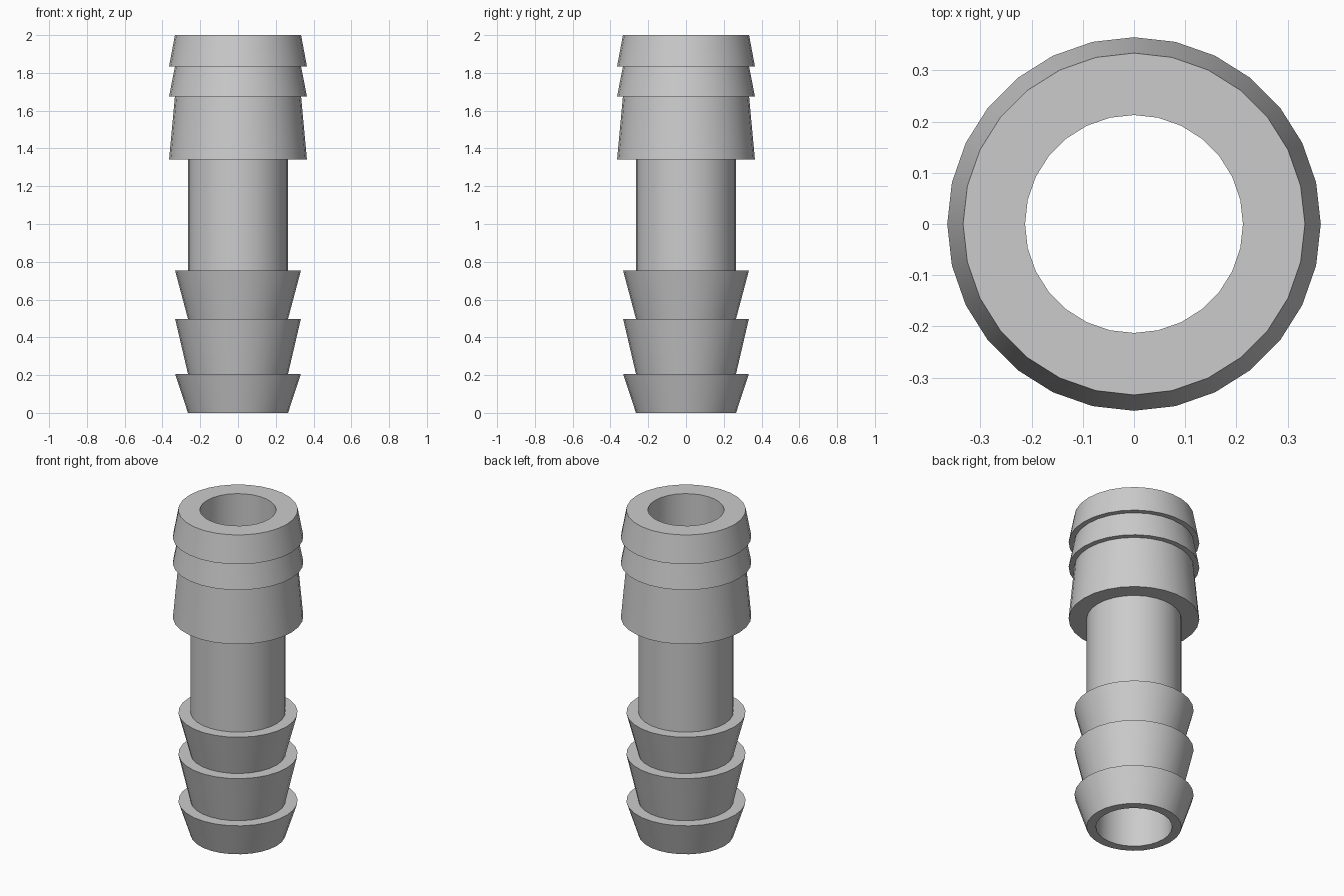
import bpy
import bmesh
import math

cube = bpy.data.objects.get("Cube")
if cube:
    bpy.data.objects.remove(cube, do_unlink=True)

SEGMENTS = 28
BORE, STEM, LOWER, COLLAR, UPPER = 0.213, 0.265, 0.333, 0.365, 0.334

grey = bpy.data.materials.new("plain_grey")
grey.use_nodes = True
grey.diffuse_color = (0.6, 0.6, 0.6, 1)
grey.node_tree.nodes["Principled BSDF"].inputs["Base Color"].default_value = (0.6, 0.6, 0.6, 1)

# Half-section: bore, then lower barbs flaring upward, stem, upper barbs tapering upward
profile = [(BORE, 2.0), (BORE, 0.0)]
for low, high in ((0.0, 0.207), (0.207, 0.498), (0.498, 0.753)):
    profile += [(STEM, low), (LOWER, high)]
profile += [(STEM, 0.753), (STEM, 1.341)]
for low, high in ((1.341, 1.675), (1.675, 1.834), (1.834, 2.0)):
    profile += [(COLLAR, low), (UPPER, high)]

# Revolve the closed section around the vertical axis
bm = bmesh.new()
verts = [bm.verts.new((r, 0, z)) for r, z in profile]
edges = [bm.edges.new((v, verts[(i + 1) % len(verts)])) for i, v in enumerate(verts)]
bmesh.ops.spin(bm, geom=verts + edges, cent=(0, 0, 0), axis=(0, 0, 1),
               angle=math.tau, steps=SEGMENTS, use_duplicate=False)
bmesh.ops.remove_doubles(bm, verts=bm.verts[:], dist=0.0005)
bmesh.ops.recalc_face_normals(bm, faces=bm.faces[:])

mesh = bpy.data.meshes.new("barbed_hose_connector")
bm.to_mesh(mesh)
bm.free()
mesh.materials.append(grey)
connector = bpy.data.objects.new("barbed_hose_connector", mesh)
bpy.context.collection.objects.link(connector)

# Smooth round walls, crisp rims
bpy.ops.object.select_all(action="DESELECT")
connector.select_set(True)
bpy.context.view_layer.objects.active = connector
bpy.ops.object.shade_smooth_by_angle(angle=math.radians(30))
